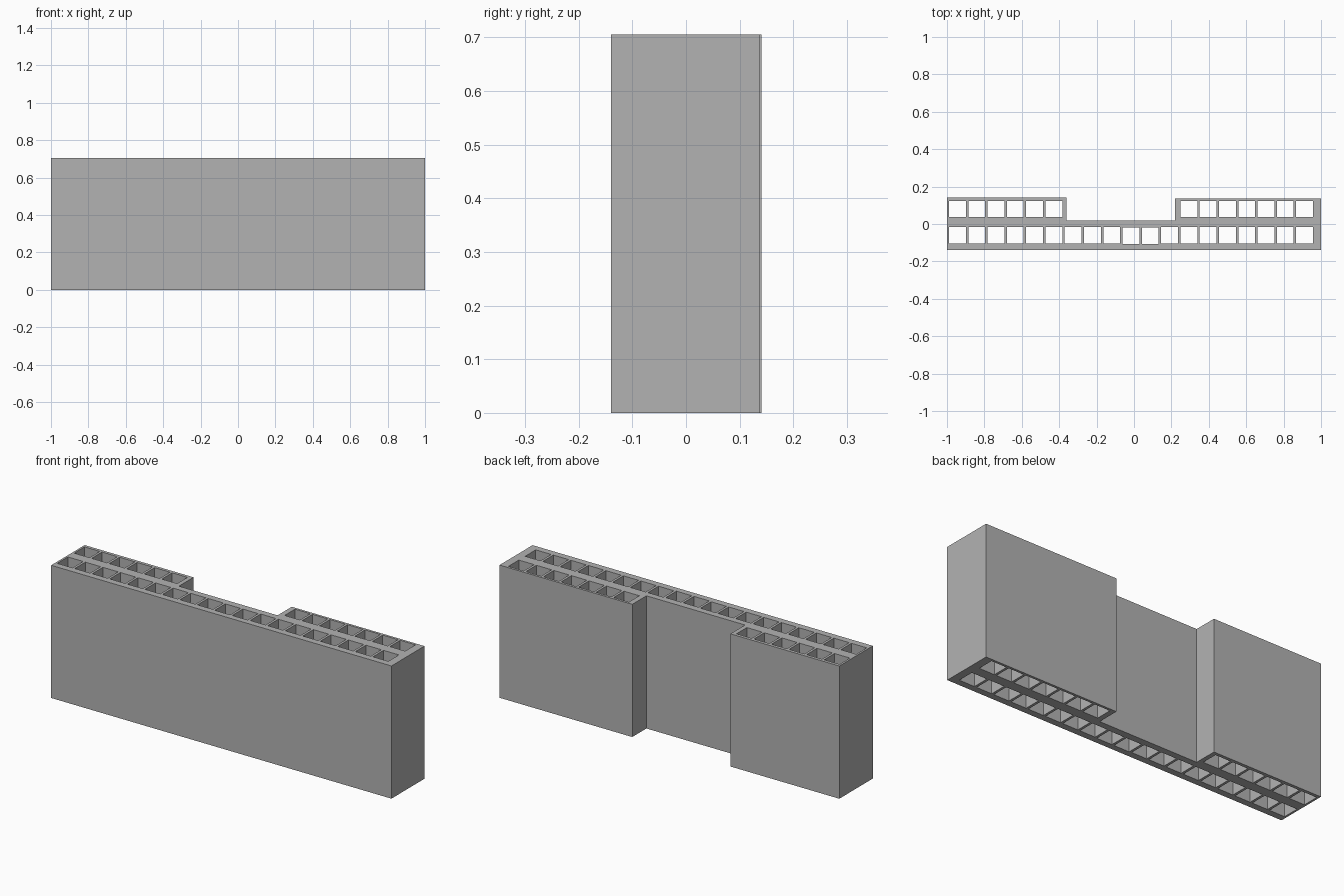
import bpy, bmesh

cube = bpy.data.objects.get("Cube")
if cube:
    bpy.data.objects.remove(cube, do_unlink=True)

HEIGHT = 0.705
PITCH, FIRST_X, CELL = 0.1031, -0.944, 0.09

grey = bpy.data.materials.new("plain grey")
grey.use_nodes = True
colour = (0.45, 0.45, 0.45, 1)
grey.diffuse_color = colour
grey.node_tree.nodes["Principled BSDF"].inputs["Base Color"].default_value = colour


def add_prism(bm, outline, z0, z1):
    """Extrude a closed plan outline from z0 to z1."""
    face = bm.faces.new([bm.verts.new((x, y, z0)) for x, y in outline])
    top = bmesh.ops.extrude_face_region(bm, geom=[face])["geom"]
    verts = [v for v in top if isinstance(v, bmesh.types.BMVert)]
    bmesh.ops.translate(bm, verts=verts, vec=(0, 0, z1 - z0))


def make_object(name, bm):
    bmesh.ops.recalc_face_normals(bm, faces=bm.faces[:])
    mesh = bpy.data.meshes.new(name)
    bm.to_mesh(mesh)
    bm.free()
    mesh.materials.append(grey)
    obj = bpy.data.objects.new(name, mesh)
    bpy.context.collection.objects.link(obj)
    return obj


# Wall body: full-width front strip with two blocks stepping out at the back
bm = bmesh.new()
add_prism(bm, [(-1, -0.14), (1, -0.14), (1, 0.137), (0.22, 0.137),
               (0.22, 0.018), (-0.36, 0.018), (-0.36, 0.141), (-1, 0.141)],
          0, HEIGHT)
wall = make_object("hollow_wall", bm)

# Vertical shafts: one long front row, and a back row in each block
bm = bmesh.new()


def add_shaft(column, y0, y1):
    x = FIRST_X + column * PITCH
    h = CELL / 2
    add_prism(bm, [(x - h, y0), (x + h, y0), (x + h, y1), (x - h, y1)],
              -0.1, HEIGHT + 0.1)


for column in range(19):
    drop = 0.003 if column in (9, 10) else 0
    add_shaft(column, -0.105 - drop, -0.016 - drop)
    if column < 6 or column > 11:
        add_shaft(column, 0.037, 0.124)
cutter = make_object("shaft_cutter", bm)
cutter.hide_render = True

# Cut the shafts through the wall and bake the result
cut = wall.modifiers.new("shafts", "BOOLEAN")
cut.operation = "DIFFERENCE"
cut.solver = "EXACT"
cut.object = cutter
bpy.context.view_layer.update()
baked = bpy.data.meshes.new_from_object(
    wall.evaluated_get(bpy.context.evaluated_depsgraph_get()))
wall.modifiers.clear()
wall.data = baked
bpy.data.objects.remove(cutter, do_unlink=True)
